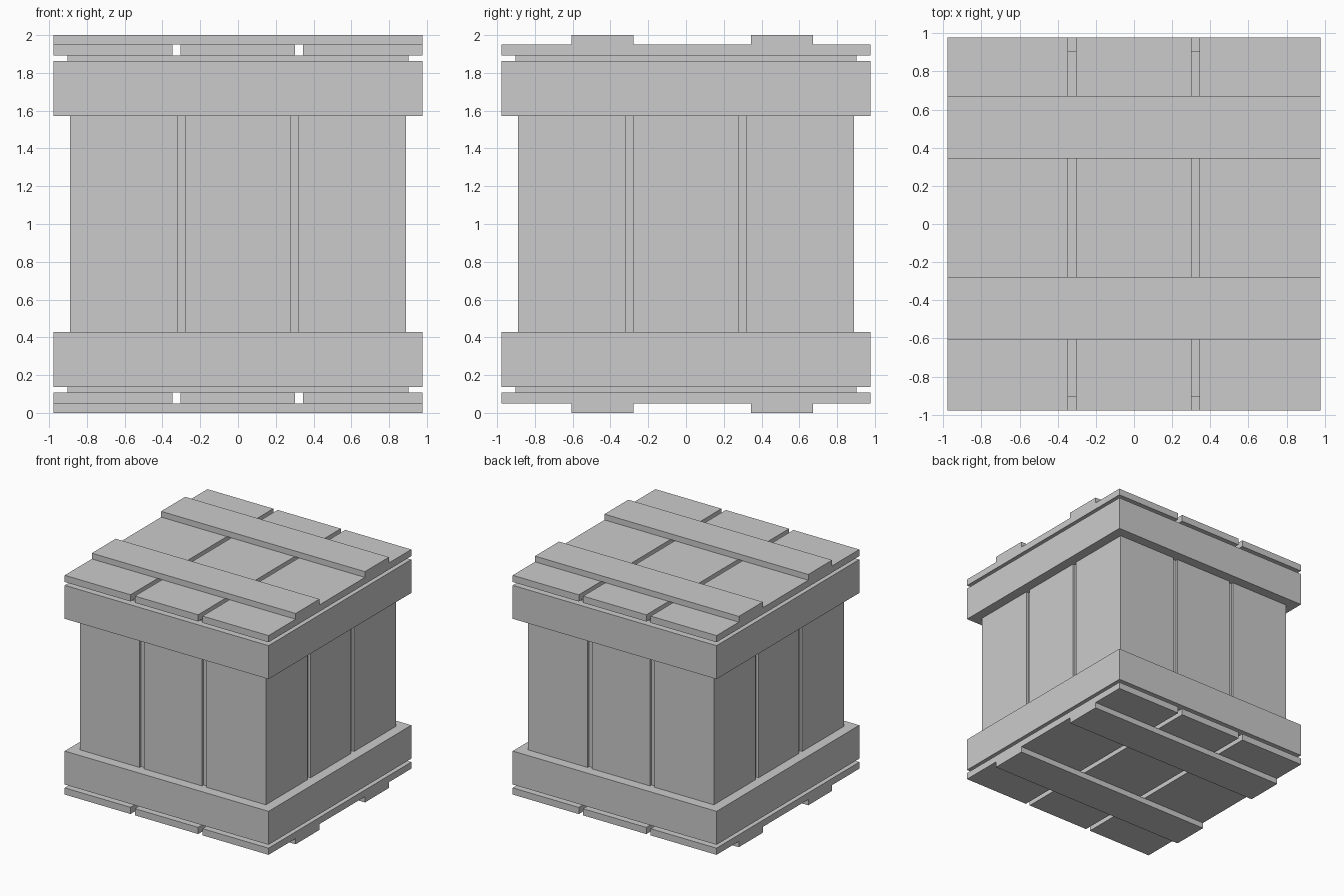
import bpy

if "Cube" in bpy.data.objects:
    bpy.data.objects.remove(bpy.data.objects["Cube"])


def box(name, x, y, z):
    """Axis-aligned box from (min, max) ranges."""
    bpy.ops.mesh.primitive_cube_add(size=1, location=[(a + b) / 2 for a, b in (x, y, z)])
    ob = bpy.context.object
    ob.name = name
    ob.scale = [b - a for a, b in (x, y, z)]
    bpy.ops.object.transform_apply(location=False, rotation=False, scale=True)
    return ob


W = 0.977          # outer half width
BODY = 0.89        # half width of plank walls
CORE = 0.868       # half width at the groove floor
LID = 0.903        # half width of inner lid plates
full = (-W, W)

# Inner core seen at the bottom of the wall grooves
box("core", (-CORE, CORE), (-CORE, CORE), (0.14, 1.87))

# Upright wall planks, three per side
wall_z = (0.14, 1.87)
for i, span in enumerate([(-BODY, -0.32), (-0.278, 0.278), (0.32, BODY)]):
    for side, s in (("neg", -1), ("pos", 1)):
        depth = tuple(sorted((s * (CORE - 0.02), s * BODY)))
        box(f"wall_plank_y_{side}_{i}", span, depth, wall_z)
        box(f"wall_plank_x_{side}_{i}", depth, span, wall_z)

# Top and bottom assemblies, mirrored about mid height
for end in ("bottom", "top"):
    def zr(a, b):
        return (a, b) if end == "bottom" else (2 - b, 2 - a)

    # Wide band around the crate and the inner lid plate
    box(f"{end}_band", full, full, zr(0.137, 0.427))
    box(f"{end}_inner_lid", (-LID, LID), (-LID, LID), zr(0.108, 0.137))

    # Three lid planks running front to back
    for i, span in enumerate([(-W, -0.346), (-0.304, 0.302), (0.344, W)]):
        box(f"{end}_lid_plank_{i}", span, full, zr(0.05, 0.108))

    # Two cross battens
    for i, span in enumerate([(-0.606, -0.279), (0.343, 0.672)]):
        box(f"{end}_batten_{i}", full, span, zr(0.0, 0.05))
